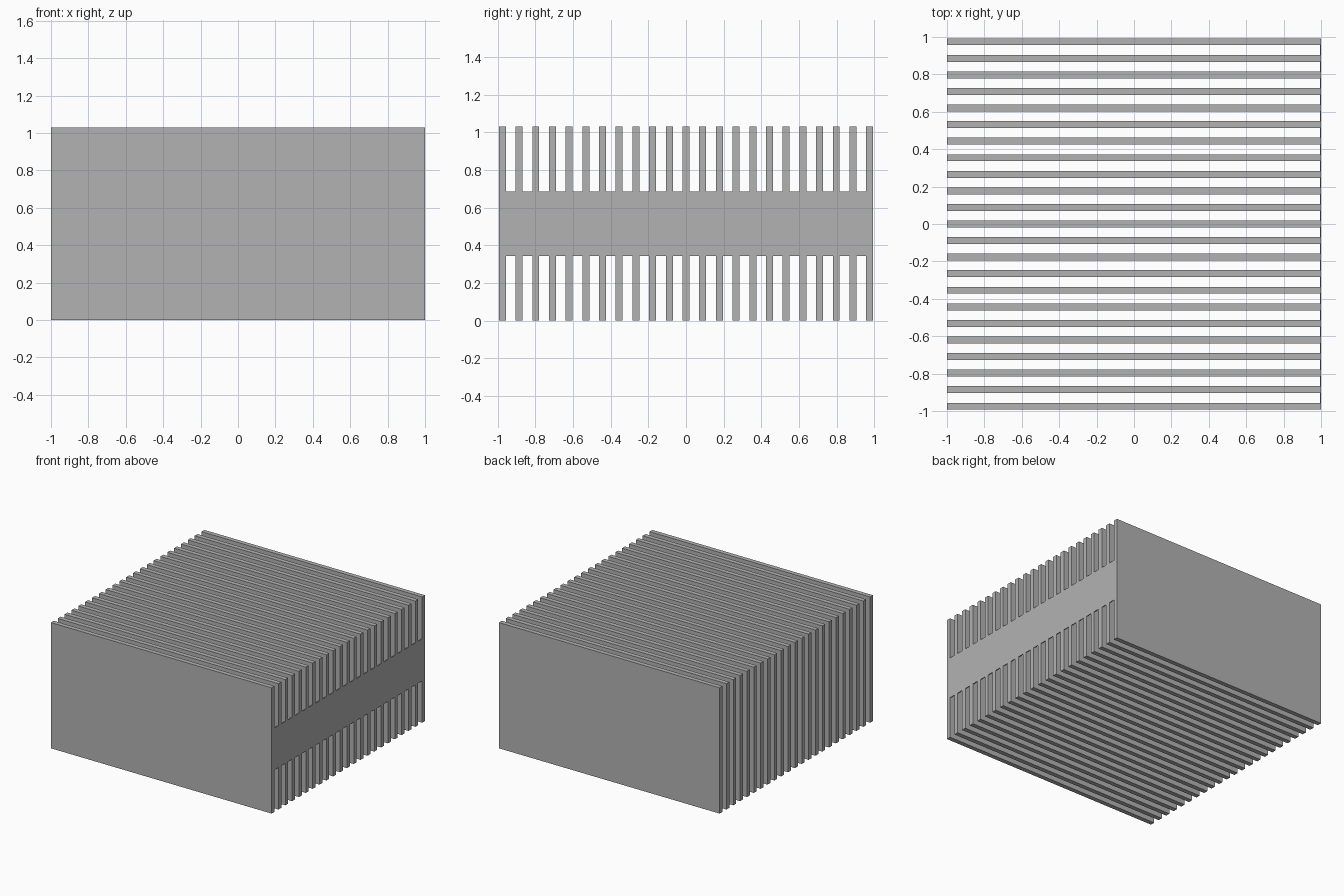
import bpy

cube = bpy.data.objects.get("Cube")
if cube:
    bpy.data.objects.remove(cube, do_unlink=True)

# Overall proportions
LENGTH, DEPTH, HEIGHT = 2.0, 1.986, 1.03
FIN_COUNT, FIN_THICK = 23, 0.037
SHEET_THICK = 0.006

grey = bpy.data.materials.new("plain_grey")
grey.use_nodes = True
colour = (0.45, 0.45, 0.45, 1)
grey.diffuse_color = colour
grey.node_tree.nodes["Principled BSDF"].inputs["Base Color"].default_value = colour


def box(name, size, centre):
    bpy.ops.mesh.primitive_cube_add(size=1, location=centre)
    obj = bpy.context.object
    obj.name = name
    obj.scale = size
    bpy.ops.object.transform_apply(location=False, rotation=False, scale=True)
    obj.data.materials.append(grey)
    return obj


# Row of evenly spaced upright fins
fin = box("fins", (LENGTH, FIN_THICK, HEIGHT),
          (0, -DEPTH / 2 + FIN_THICK / 2, HEIGHT / 2))
row = fin.modifiers.new("row", "ARRAY")
row.count = FIN_COUNT
row.use_relative_offset = False
row.use_constant_offset = True
row.constant_offset_displace = (0, (DEPTH - FIN_THICK) / (FIN_COUNT - 1), 0)

# Thin band tying the fins together on one side, over the middle third,
# made as one strip per gap so that it sits flush with the fin ends
pitch = (DEPTH - FIN_THICK) / (FIN_COUNT - 1)
band = box("side_band", (SHEET_THICK, pitch - FIN_THICK, HEIGHT / 3),
           (LENGTH / 2 - SHEET_THICK / 2, -DEPTH / 2 + (FIN_THICK + pitch) / 2, HEIGHT / 2))
gaps = band.modifiers.new("gaps", "ARRAY")
gaps.count = FIN_COUNT - 1
gaps.use_relative_offset = False
gaps.use_constant_offset = True
gaps.constant_offset_displace = (0, pitch, 0)
